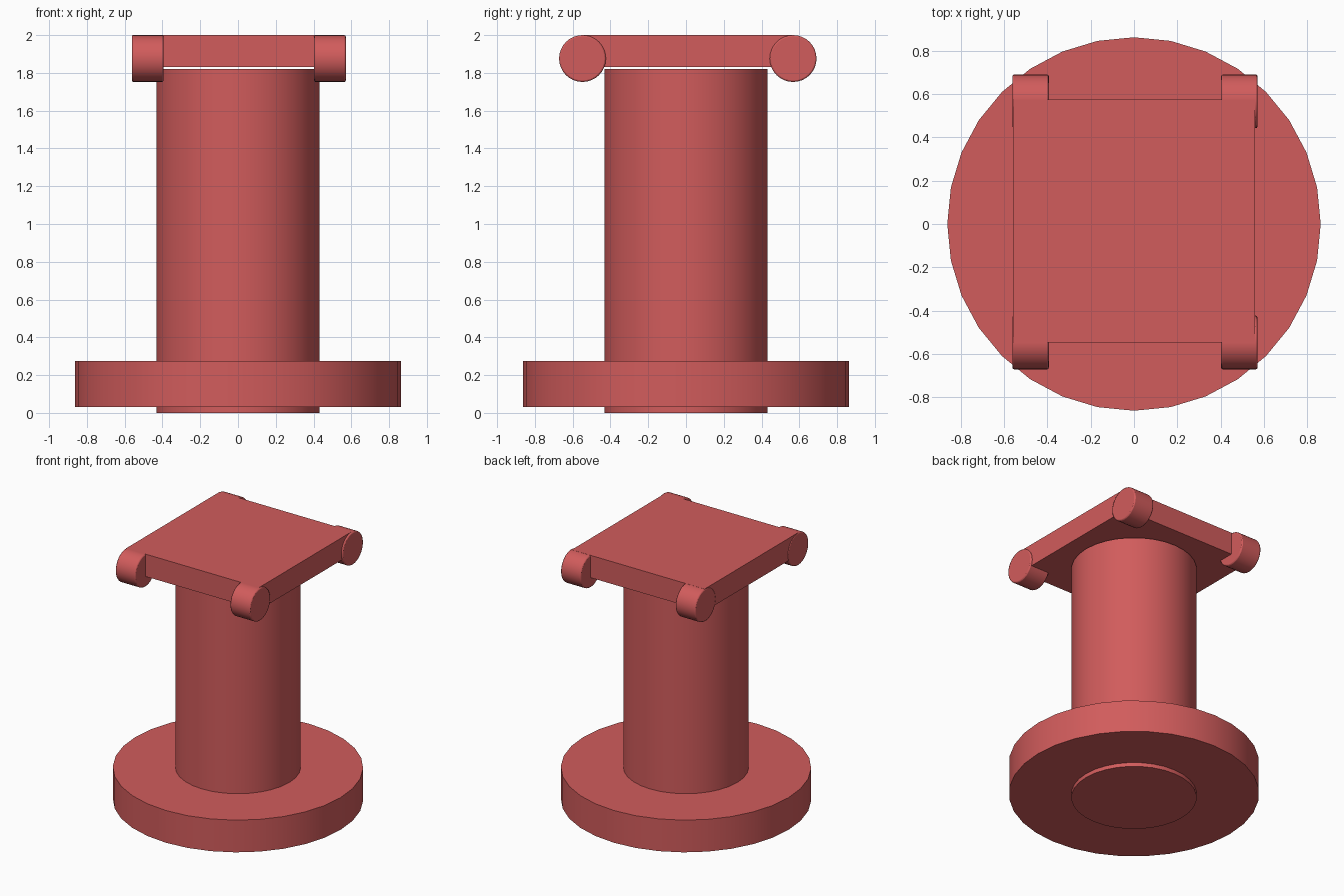
import bpy
import math

cube = bpy.data.objects.get("Cube")
if cube:
    bpy.data.objects.remove(cube, do_unlink=True)

# One red for the whole model
red = bpy.data.materials.new("soft_red")
red.use_nodes = True
red.diffuse_color = (0.64, 0.107, 0.107, 1)
red.node_tree.nodes["Principled BSDF"].inputs["Base Color"].default_value = red.diffuse_color


def finish(name, bevel=0):
    obj = bpy.context.object
    obj.name = name
    obj.data.materials.append(red)
    if bevel:
        mod = obj.modifiers.new("rounded_rim", "BEVEL")
        mod.width = bevel
        mod.segments = 2
        mod.limit_method = "ANGLE"
        mod.angle_limit = math.radians(40)
    return obj


def cylinder(name, radius, depth, centre, rotation=(0, 0, 0), bevel=0):
    bpy.ops.mesh.primitive_cylinder_add(vertices=32, radius=radius, depth=depth,
                                        location=centre, rotation=rotation)
    bpy.ops.object.shade_smooth_by_angle(angle=math.radians(40))
    return finish(name, bevel)


# Round base and the column passing through it
cylinder("base_disc", 0.863, 0.245, (0, 0, 0.153))
cylinder("column", 0.432, 1.82, (0, 0, 0.91))

# Square top plate
bpy.ops.mesh.primitive_cube_add(size=1, location=(0, 0.014, 1.915))
plate = bpy.context.object
plate.scale = (1.118, 1.122, 0.17)
bpy.ops.object.transform_apply(location=False, rotation=False, scale=True)
finish("top_plate")

# Rollers at the four corners
for side, x in (("left", 0.487), ("right", -0.478)):
    for end, y in (("front", -0.548), ("back", 0.567)):
        cylinder(f"{end}_{side}_roller", 0.124, 0.168, (x, y, 1.876),
                 (0, math.pi / 2, 0), bevel=0.008)
